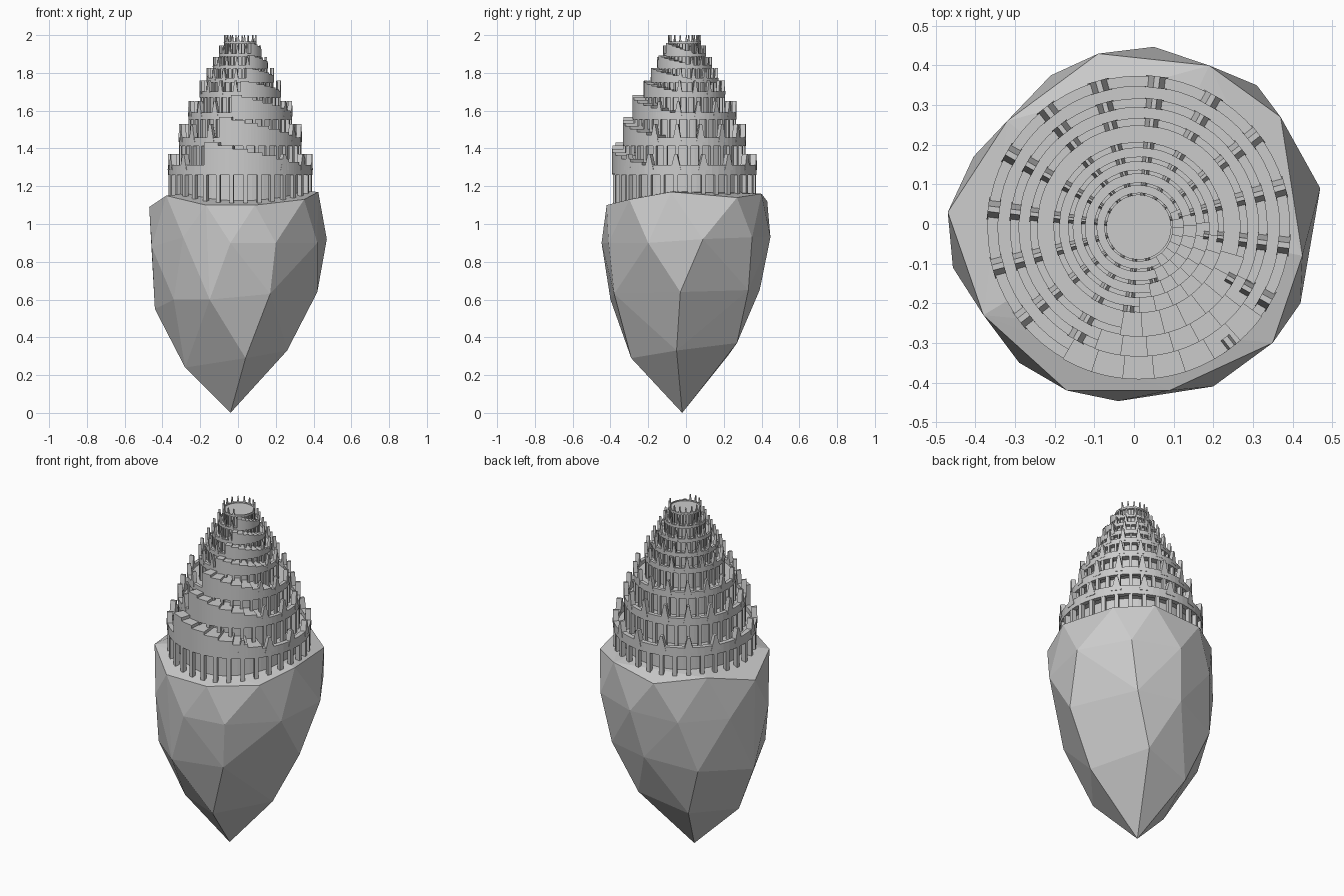
import bpy, bmesh
from math import sin, cos, radians, pi
from mathutils import Matrix, Vector

if "Cube" in bpy.data.objects:
    bpy.data.objects.remove(bpy.data.objects["Cube"])

CX, CY = 0.012, -0.008


def finish(bm, name):
    bmesh.ops.recalc_face_normals(bm, faces=bm.faces)
    me = bpy.data.meshes.new(name)
    bm.to_mesh(me)
    bm.free()
    ob = bpy.data.objects.new(name, me)
    bpy.context.collection.objects.link(ob)
    return ob


def polar(r, a, z):
    return (CX + r * cos(a), CY + r * sin(a), z)


def sector(bm, r0, r1, z0, z1, a0=0, a1=360, n=64):
    """Annular block between two angles, closed when it goes all the way round."""
    full = a1 - a0 >= 360
    secs = []
    for k in range(n if full else n + 1):
        a = radians(a0 + (a1 - a0) * k / n)
        secs.append([bm.verts.new(polar(r, a, z))
                     for r, z in ((r0, z0), (r1, z0), (r1, z1), (r0, z1))])
    for k in range(n):
        p, q = secs[k], secs[(k + 1) % len(secs)]
        for j in range(4):
            m = (j + 1) % 4
            bm.faces.new((p[j], p[m], q[m], q[j]))
    if not full:
        bm.faces.new(secs[0])
        bm.faces.new(secs[-1][::-1])


def drum(bm, r, z0, z1):
    bmesh.ops.create_cone(bm, cap_ends=True, segments=64, radius1=r, radius2=r,
                          depth=z1 - z0,
                          matrix=Matrix.Translation((CX, CY, (z0 + z1) / 2)))


def spike(bm, r0, r1, a, half, z0, z1):
    """Tapering fin running through the thickness of the parapet."""
    rings = []
    for r in (r0, r1):
        c, t = Vector(polar(r, a, 0)), Vector((-sin(a), cos(a), 0))
        rings.append([bm.verts.new(c + t * w + Vector((0, 0, z)))
                      for w, z in ((-half, z0), (half, z0),
                                   (half * 0.25, z1), (-half * 0.25, z1))])
    p, q = rings
    bm.faces.new(p)
    bm.faces.new(q[::-1])
    for j in range(4):
        m = (j + 1) % 4
        bm.faces.new((p[j], q[j], q[m], p[m]))


# Faceted rock: convex hull of loose rings of points
rock_pts = [
    (-.04, -.02, 0), (.0, .0, 1.19),
    (.04, -.29, .29), (-.28, -.09, .24), (.26, -.05, .33), (.12, .27, .37), (-.17, .22, .30),
    (-.15, -.40, .60), (.17, -.38, .63), (.42, -.03, .64), (.25, .33, .65),
    (0, .39, .65), (-.28, .29, .60), (-.44, 0, .55), (-.34, -.25, .60),
    (.47, .09, .92), (.31, .35, .93), (.05, .447, .93), (-.21, .375, .90), (-.405, .17, .90),
    (-.457, -.11, .88), (-.29, -.35, .93), (-.04, -.447, .90), (.20, -.41, .90), (.42, -.20, .90),
    (-.47, .03, 1.09), (-.38, -.23, 1.15), (-.17, -.42, 1.10), (.09, -.42, 1.10), (.35, -.30, 1.13),
    (.425, -.08, 1.17), (.37, .27, 1.14), (.19, .40, 1.16), (-.09, .43, 1.12), (-.32, .26, 1.15)]
bm = bmesh.new()
for p in rock_pts:
    bm.verts.new(p)
res = bmesh.ops.convex_hull(bm, input=bm.verts[:])
loose = [v for v in bm.verts if not v.link_faces]
bmesh.ops.delete(bm, geom=loose, context='VERTS')
finish(bm, "rock")

# Tower tiers: radius, deck height, spike top
tiers = [(.382, 1.285, 1.37), (.325, 1.435, 1.53), (.275, 1.57, 1.65), (.215, 1.685, 1.76),
         (.178, 1.76, 1.825), (.145, 1.83, 1.885), (.113, 1.895, 1.945), (.087, 1.96, 2.0)]
core, arcade, parapet, spikes, ramp = (bmesh.new() for _ in range(5))
base = 1.11
for i, (r, z, top) in enumerate(tiers):
    s = r / .382
    rin = r * .93
    rc = r * .84
    lip = z + .028 * s
    ramp_end = -120 + 10 * i
    # solid core and the deck on it
    drum(core, rc, base, z - .01 * s)
    drum(core, r * .99, z - .02 * s, z)
    # low wall round the deck edge
    sector(parapet, rin, r, z - .025 * s, lip)
    # piers of the open arcade
    for k in range(32):
        a = radians(4.25 + 11.25 * k)
        w = .011 * s / r * 180 / pi
        d = a * 180 / pi
        sector(arcade, rin, r * .995, base, z - .015 * s, d - w, d + w, 1)
    # pointed fins on the wall, left out where the ramp climbs
    for k in range(16):
        d = -7 + 22.5 * k
        if (d - ramp_end + 4) % 360 > 68:
            spike(spikes, rin * .995, r * 1.004, radians(d), .028 * s, z, top)
    # stepped ramp up to the next deck
    if i < len(tiers) - 1:
        zn = tiers[i + 1][1]
        inner = tiers[i + 1][0] * .84
        for k in range(7):
            a1 = ramp_end + 12 * (7 - k)
            sector(ramp, inner, r * 1.005, z - .02 * s,
                   z + (zn - z) * (.3 + .7 * k / 6) - .003, a1 - 12, a1, 4)
    base = z - .01 * s

finish(core, "tower_core_and_decks")
finish(arcade, "arcade_piers")
finish(parapet, "parapet_rings")
finish(spikes, "parapet_spikes")
finish(ramp, "stepped_ramps")
